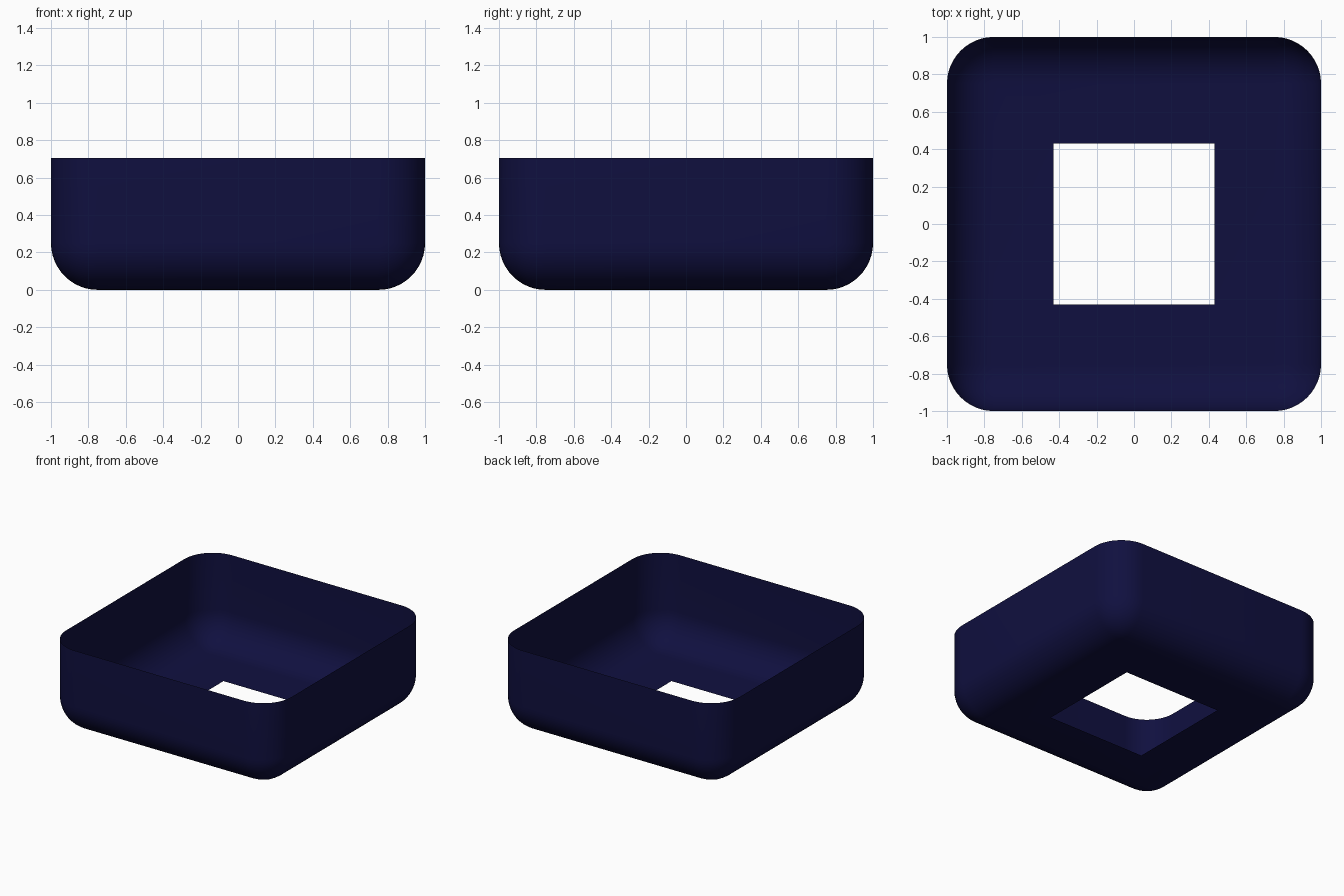
import bpy, bmesh

if "Cube" in bpy.data.objects:
    bpy.data.objects.remove(bpy.data.objects["Cube"])

RADIUS, HEIGHT, HOLE = 0.25, 0.705, 0.297

navy = bpy.data.materials.new("dark navy")
navy.diffuse_color = (0.005, 0.005, 0.05, 1)
navy.use_nodes = True
navy.node_tree.nodes["Principled BSDF"].inputs["Base Color"].default_value = navy.diffuse_color

# Rounded cube standing on z = 0
bm = bmesh.new()
bmesh.ops.create_cube(bm, size=2)
bmesh.ops.translate(bm, verts=bm.verts, vec=(0, 0, 1))
bmesh.ops.bevel(bm, geom=bm.edges[:], offset=RADIUS, offset_type='OFFSET',
                segments=12, profile=0.5, affect='EDGES')

# Cut away the top to leave an open thin-walled tray
bmesh.ops.bisect_plane(bm, geom=bm.verts[:] + bm.edges[:] + bm.faces[:],
                       plane_co=(0, 0, HEIGHT), plane_no=(0, 0, 1), clear_outer=True)

# Square hole in the floor
floor = min(bm.faces, key=lambda f: f.calc_center_median().z)
bmesh.ops.inset_region(bm, faces=[floor], thickness=1 - RADIUS - HOLE)
bmesh.ops.delete(bm, geom=[floor], context='FACES')
bmesh.ops.recalc_face_normals(bm, faces=bm.faces[:])
if sum(f.normal.dot(f.calc_center_median()) * f.calc_area()
       for f in bm.faces if f.calc_center_median().z > 0.3) < 0:
    bmesh.ops.reverse_faces(bm, faces=bm.faces[:])
for f in bm.faces:
    f.smooth = True

mesh = bpy.data.meshes.new("open_tray")
bm.to_mesh(mesh)
bm.free()
mesh.materials.append(navy)
tray = bpy.data.objects.new("open_tray", mesh)
bpy.context.collection.objects.link(tray)
